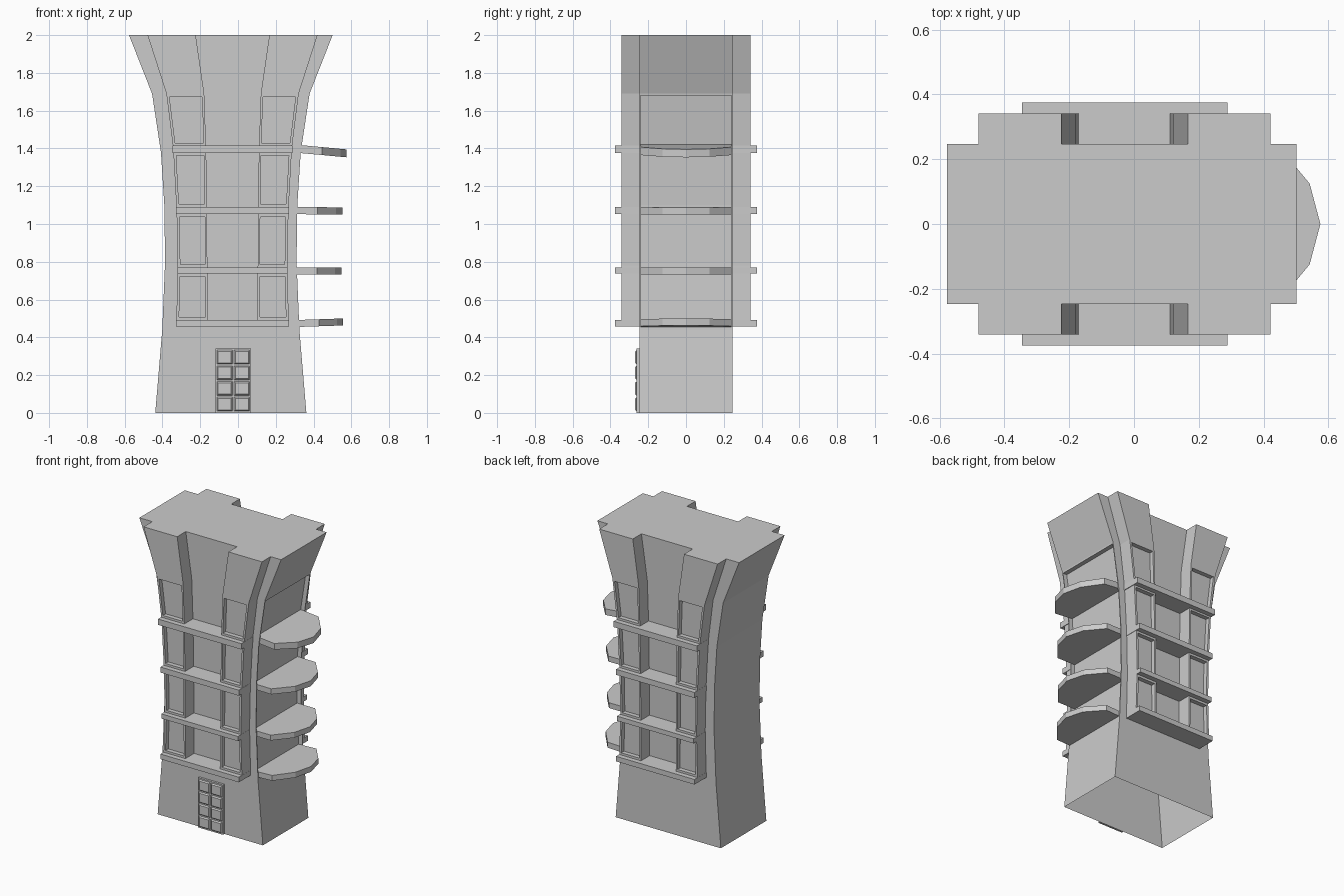
import bpy, bmesh

if "Cube" in bpy.data.objects:
    bpy.data.objects.remove(bpy.data.objects["Cube"])

BODY = [(0, .40), (.44, .363), (.8, .348), (1.1, .352), (1.38, .37), (1.69, .417), (2, .539)]
OUTER = [(.46, .298), (.78, .29), (1.07, .296), (1.4, .314), (1.69, .35), (2, .45)]
INNER = [(.46, .132), (1.07, .135), (1.4, .14), (1.69, .15), (2, .195)]
BCX, PCX = -.038, -.029          # centre lines of body and pilasters
W, PY = .247, .341               # half depth of body / pilasters


def at(prof, z):
    for (z0, a), (z1, b) in zip(prof, prof[1:]):
        if z <= z1:
            return a + (b - a) * (z - z0) / (z1 - z0)
    return prof[-1][1]


def loft(name, a, b, skip_ground=False):
    """Solid between two matching 3D loops."""
    bm = bmesh.new()
    va, vb = [bm.verts.new(p) for p in a], [bm.verts.new(p) for p in b]
    bm.faces.new(va)
    bm.faces.new(vb[::-1])
    n = len(a)
    for i in range(n):
        j = (i + 1) % n
        bm.faces.new((va[j], va[i], vb[i], vb[j]))
    bmesh.ops.recalc_face_normals(bm, faces=bm.faces[:])
    if skip_ground:
        low = [f for f in bm.faces if all(v.co.z < .001 for v in f.verts)]
        bmesh.ops.delete(bm, geom=low, context='FACES_ONLY')
    me = bpy.data.meshes.new(name)
    bm.to_mesh(me)
    bm.free()
    ob = bpy.data.objects.new(name, me)
    bpy.context.collection.objects.link(ob)
    return ob


def prism(name, pts, y0, y1, **kw):
    return loft(name, [(x, y0, z) for x, z in pts], [(x, y1, z) for x, z in pts], **kw)


def band(name, f, g, z0, z1, y0, y1):
    """Strip between curves x=f(z) and x=g(z)."""
    zs = [z0] + [z for z in (.78, 1.07, 1.4, 1.69) if z0 + .001 < z < z1 - .001] + [z1]
    return prism(name, [(f(z), z) for z in zs] + [(g(z), z) for z in zs[::-1]], y0, y1)


def right(z): return BCX + at(BODY, z)


# tower body: flared, open underneath, right wall set back between balconies
R0, R1, RD = .475, 1.68, .03
prof = [(BCX - w, z) for z, w in BODY][::-1] + [(right(0), 0), (right(.44), .44), (right(R0), R0)]
prof += [(right(z) - RD, z) for z in (R0, .8, 1.1, 1.38, R1)]
prof += [(right(R1), R1), (right(1.69), 1.69), (right(2), 2)]
prism("tower_body", prof, -W, W, skip_ground=True)
for s in (-1, 1):
    zs = (R0, .8, 1.1, 1.38, R1)
    prism("side_wall_lip", [(right(z) - RD, z) for z in zs] + [(right(z), z) for z in zs[::-1]],
          s * (W - .006), s * W)

# ledges: bottom z, top z
LEDGES = [(.457, .492), (.738, .77), (1.052, 1.09), (1.375, 1.415)]
WINDOWS = [(.507, .722), (.785, 1.037), (1.105, 1.362), (1.43, 1.672)]

for y in (-1, 1):
    for z0, z1 in LEDGES:
        w = at(OUTER, z1) + .001
        prism("floor_ledge", [(PCX - w, z0), (PCX + w, z0), (PCX + w, z1), (PCX - w, z1)],
              y * W, y * .375)
    for s in (-1, 1):
        def o(z): return PCX + s * at(OUTER, z)
        def i(z): return PCX + s * at(INNER, z)
        def oi(z): return PCX + s * (at(OUTER, z) - .014)
        def ii(z): return PCX + s * (at(INNER, z) + .012)
        glass = y * (PY - .03)
        band("pilaster_core", o, i, .46, 1.672, y * W, glass)
        band("pilaster_top", o, i, 1.672, 2, y * W, y * PY)
        # raised window surrounds
        band("outer_jamb", o, oi, .46, 1.672, glass, y * PY)
        band("inner_jamb", ii, i, .46, 1.672, glass, y * PY)
        low = .46
        for z0, z1 in WINDOWS:
            band("window_rail", oi, ii, low, z0, glass, y * PY)
            low = z1

# balconies: tip x, wall-side top z, tip top z, thickness
for tip, zw, zt, t in ((.556, .492, .5, .037), (.547, .77, .77, .037),
                       (.553, 1.09, 1.088, .038), (.575, 1.417, 1.395, .042)):
    x0 = right(zw)
    k = tip - x0
    half = [(-RD - .005, .24), (0, .241), (.45 * k, .241), (.86 * k, .125), (k, 0)]
    plan = half + [(x, -y) for x, y in half[-2::-1]]
    top = [(x0 + x, y, zw + (zt - zw) * x / k) for x, y in plan]
    loft("balcony", top, [(x, y, z - t) for x, y, z in top])

# door with raised bevelled panels
prism("door", [(-.12, 0), (.07, 0), (.07, .342), (-.12, .342)], -.262, -W)
for c in (-.071, .021):
    for r in range(4):
        z = .046 + r * .083

        def rect(w, h, y): return [(c - w, y, z - h), (c + w, y, z - h), (c + w, y, z + h), (c - w, y, z + h)]
        loft("door_panel", rect(.041, .037, -.262), rect(.034, .03, -.27))
